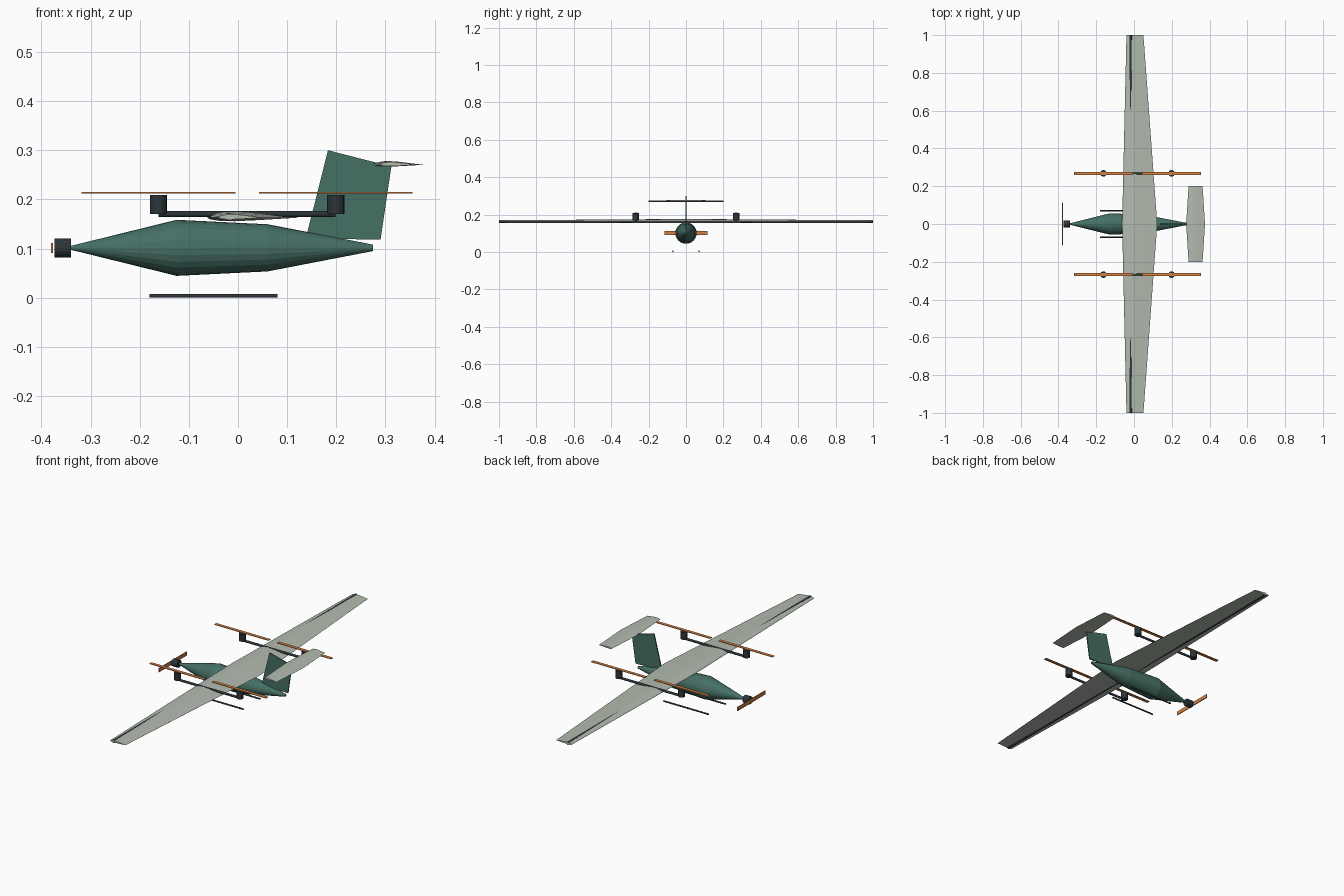
import bpy, bmesh, math
from mathutils import Vector

if "Cube" in bpy.data.objects:
    bpy.data.objects.remove(bpy.data.objects["Cube"])


def material(name, rgb):
    m = bpy.data.materials.new(name)
    m.diffuse_color = (*rgb, 1)
    m.use_nodes = True
    m.node_tree.nodes["Principled BSDF"].inputs["Base Color"].default_value = m.diffuse_color
    return m


GREEN = material("green", (0.06, 0.16, 0.13))
PALE = material("pale", (0.45, 0.50, 0.43))
DARK = material("dark", (0.025, 0.035, 0.04))
ORANGE = material("orange", (0.65, 0.22, 0.06))


def finish(bm, name, mat):
    bmesh.ops.recalc_face_normals(bm, faces=bm.faces)
    me = bpy.data.meshes.new(name)
    bm.to_mesh(me)
    bm.free()
    me.materials.append(mat)
    ob = bpy.data.objects.new(name, me)
    bpy.context.collection.objects.link(ob)
    return ob


def loft(name, sections, mat):
    """Skin a list of closed rings and cap both ends."""
    bm = bmesh.new()
    rings = [[bm.verts.new(p) for p in s] for s in sections]
    n = len(rings[0])
    for a, b in zip(rings, rings[1:]):
        for i in range(n):
            j = (i + 1) % n
            bm.faces.new((a[i], a[j], b[j], b[i]))
    bm.faces.new(rings[0])
    bm.faces.new(rings[-1])
    return finish(bm, name, mat)


def tube(name, stations, axis, centre, mat, sides=16):
    """Round body from (position, radius) stations along an axis."""
    rings = []
    for pos, r in stations:
        ring = []
        for i in range(sides):
            a = 2 * math.pi * i / sides
            u, v = r * math.cos(a), r * math.sin(a)
            p = {"x": (pos, u, v), "y": (u, pos, v), "z": (u, v, pos)}[axis]
            ring.append(Vector(p) + Vector(centre))
        rings.append(ring)
    return loft(name, rings, mat)


def box(name, centre, size, mat):
    bm = bmesh.new()
    bmesh.ops.create_cube(bm, size=1)
    for v in bm.verts:
        v.co = Vector(centre) + Vector(a * b for a, b in zip(v.co, size))
    return finish(bm, name, mat)


# Airfoil as chord fraction and height per chord
AIRFOIL = [(0, 0), (0.025, 0.028), (0.1, 0.056), (0.2, 0.071), (0.3, 0.075),
           (0.45, 0.068), (0.65, 0.045), (0.85, 0.019), (1, 0.001),
           (1, -0.001), (0.8, -0.013), (0.55, -0.028), (0.3, -0.04),
           (0.12, -0.034), (0.03, -0.018)]


def foil_surface(name, z, stations, mat):
    rings = []
    for y, front, back in stations:
        c = back - front
        rings.append([(front + c * u, y, z + c * w) for u, w in AIRFOIL])
    return loft(name, rings, mat)


# Body, nose motor and nose propeller
body_z = 0.1015
tube("fuselage", [(-0.34, 0.004), (-0.125, 0.057), (0.06, 0.048), (0.275, 0.0065)],
     "x", (0, 0, body_z), GREEN, 24)
tube("nose_motor", [(-0.373, 0.0195), (-0.34, 0.0195)], "x", (0, 0, body_z), DARK)
box("nose_propeller", (-0.378, 0, body_z), (0.004, 0.23, 0.02), ORANGE)

# Main wing and the spar that runs through it
foil_surface("main_wing", 0.163,
             [(-1, -0.04, 0.05), (0, -0.063, 0.123), (1, -0.04, 0.05)], PALE)
tube("wing_spar", [(-1, 0.0085), (1, 0.0085)], "y", (-0.018, 0, 0.164), DARK)

# Tail fin
fin = [(0.138, 0.121), (0.183, 0.30), (0.312, 0.267), (0.29, 0.118)]
loft("tail_fin", [[(x, y, z) for x, z in fin] for y in (-0.003, 0.003)], GREEN)

# Tailplane
foil_surface("tailplane", 0.2705,
             [(-0.2, 0.289, 0.363), (0, 0.276, 0.376), (0.2, 0.289, 0.363)], PALE)

# Lift booms with motors and propellers, and landing skids
for side, s in (("left", -1), ("right", 1)):
    y = 0.268 * s
    tube(side + "_boom", [(-0.162, 0.006), (0.198, 0.006)], "x", (0, y, 0.1705), DARK, 12)
    for end, x in (("front", -0.162), ("rear", 0.199)):
        tube(f"{side}_{end}_lift_motor", [(0.17, 0.0175), (0.209, 0.0175)],
             "z", (x, y, 0), DARK)
        box(f"{side}_{end}_lift_propeller", (x, y, 0.2135), (0.313, 0.017, 0.003), ORANGE)
    tube(side + "_skid", [(-0.18, 0.004), (0.08, 0.004)], "x", (0, 0.07 * s, 0.004), DARK, 12)
